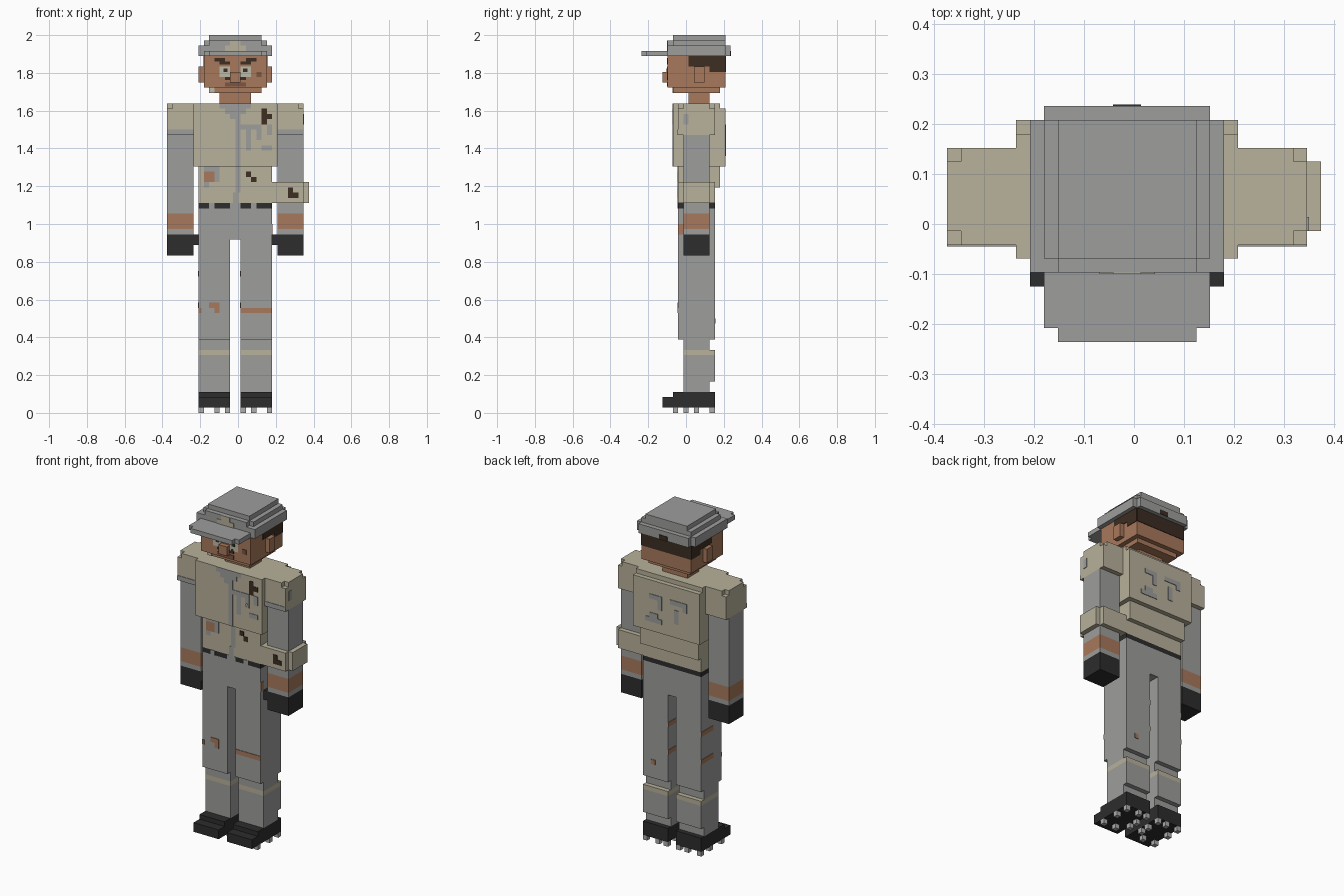
import bpy, bmesh
from mathutils import Vector

if "Cube" in bpy.data.objects:
    bpy.data.objects.remove(bpy.data.objects["Cube"])

U = 1 / 36            # one block
T = 0.12              # plate thickness in blocks (0.0033 units)


def colour(name, r, g, b):
    m = bpy.data.materials.new(name)
    m.diffuse_color = (r, g, b, 1)
    m.use_nodes = True
    m.node_tree.nodes["Principled BSDF"].inputs["Base Color"].default_value = m.diffuse_color
    return m


GREY = colour("grey cloth", .34, .34, .335)
BEIGE = colour("beige cloth", .48, .44, .325)
SKIN = colour("skin", .39, .19, .105)
BLACK = colour("black leather", .026, .026, .026)
BROWN = colour("dark brown", .045, .026, .016)
SPIKE = colour("pale metal", .42, .42, .42)
SHADE = colour("dark skin", .2, .09, .05)
PALE = colour("eye pale", .5, .5, .4)


def blocks(name, mat, boxes):
    """One object from boxes (x0, x1, y0, y1, z0, z1) in block units."""
    bm = bmesh.new()
    for x0, x1, y0, y1, z0, z1 in boxes:
        vs = bmesh.ops.create_cube(bm, size=1)["verts"]
        for v in vs:
            v.co = Vector((((x0 if v.co.x < 0 else x1) - 13.5) * U,
                           ((y0 if v.co.y < 0 else y1) - 8.5) * U,
                           (z0 if v.co.z < 0 else z1) * U))
    me = bpy.data.meshes.new(name)
    bm.to_mesh(me)
    bm.free()
    me.materials.append(mat)
    ob = bpy.data.objects.new(name, me)
    bpy.context.collection.objects.link(ob)
    return ob


def plates(name, mat, side, plane, rects):
    """Thin plates (a0, a1, z0, z1) on a face looking along side."""
    lo, hi = (plane - T, plane) if side[0] == "-" else (plane, plane + T)
    if side[1] == "y":
        blocks(name, mat, [(a, b, lo, hi, c, d) for a, b, c, d in rects])
    else:
        blocks(name, mat, [(lo, hi, a, b, c, d) for a, b, c, d in rects])


def flip(b):
    """Mirror a box about the body centre line."""
    return (26 - b[1], 26 - b[0]) + tuple(b[2:])


# Legs and shoes
for s, f in (("left", lambda b: b), ("right", flip)):
    def part(name, mat, boxes):
        blocks(s + "_" + name, mat, [f(b) for b in boxes])
    part("trouser_leg", GREY, [(6, 12, 7, 14, 14, 33), (6, 12, 8, 13, 4, 11),
                               (6, 12, 8, 13, 12, 14), (6, 12, 13, 14, 6, 11)])
    part("leg_stripe", BEIGE, [(6, 12, 8, 14, 11, 12)])
    part("shoe", BLACK, [(6, 12, 6, 14, 1, 4), (6, 12, 4, 6, 1, 3)])
    part("shoe_studs", SPIKE, [(x, x + 1, y, y + 1, 0, 1) for x, y in
                               ((6, 6), (9, 6), (11, 8), (6, 10), (11, 10), (6, 13), (9, 13), (11, 13))])
    # Arms
    part("sleeve", BEIGE, [(0, 5, 7, 14, 53, 58), (1, 5, 7, 14, 58, 59), (0, 1, 8, 13, 58, 59)])
    part("sleeve_hem", GREY, [(0, 5, 7 - T, 7, 53, 54)])
    part("arm", GREY, [(0, 5, 8, 13, 38, 53), (0, 5, 8, 13, 34, 35)])
    part("forearm_skin", SKIN, [(0, 5, 8, 13, 35, 38)])
    part("glove", BLACK, [(0, 5, 8, 13, 30, 34), (5, 6, 8, 11, 32, 34)])

# Hips, belt, shirt
blocks("hips", GREY, [(6, 20, 7, 14, 33, 39)])
blocks("belt", BLACK, [(6, 20, 7, 14, 39, 40)])
plates("belt_loops", GREY, "-y", 7, [(8, 9, 39, 40), (12, 14, 39, 40), (16, 17, 39, 40)])
blocks("shirt", BEIGE, [(5, 21, 6, 16, 47, 58), (5, 21, 6, 15, 58, 59),
                        (6, 20, 7, 14, 40, 47), (6, 20, 14, 15, 43, 47)])
plates("collar", GREY, "-y", 6, [(10, 16, 58, 59), (11, 15, 57, 58), (12, 14, 56, 57)])
plates("shirt_placket_upper", GREY, "-y", 6, [(13, 14, 47, 56)])
plates("shirt_placket_lower", GREY, "-y", 7, [(13, 14, 42, 47), (12.5, 13.5, 40, 42)])
plates("chest_patches", GREY, "-y", 6, [(14, 15, 54, 55), (15, 18, 54, 55), (15, 16, 50, 54),
                                        (17, 18, 52, 54), (18, 20, 50, 51), (19, 20, 53, 55)])
plates("chest_holes", BROWN, "-y", 6, [(18, 19, 55, 58), (19, 20, 56, 57), (17, 18, 52, 53)])
plates("belly_holes", BROWN, "-y", 7, [(15, 16, 45, 46), (16, 17, 44, 45)])
plates("belly_worn_cloth", GREY, "-y", 7, [(7, 9, 46, 47), (9, 10, 44, 47), (7, 8, 43, 44)])
plates("belly_tear", SKIN, "-y", 7, [(7, 9, 44, 46)])
plates("back_patches", GREY, "+y", 16, [(14, 17, 54, 55), (14, 15, 52, 54), (15, 17, 50, 51),
                                        (14, 18, 49, 50), (8, 12, 54, 55), (8, 9, 53, 54), (10, 11, 50, 53)])
plates("sleeve_patch", GREY, "+x", 26, [(8, 9, 55, 57)])

# Arm band
blocks("arm_band", BEIGE, [(20, 26, 7, 14, 40, 44), (26, 27, 8, 13, 40, 44)])
plates("arm_band_hole", BROWN, "-y", 7, [(23, 24, 41, 43), (24, 25, 41, 42)])

# Torn trousers
plates("knee_tears", SKIN, "-y", 7, [(8, 10, 20, 21), (9, 10, 19, 20), (14, 20, 19, 20), (6, 6.5, 19, 20)])
for n, x in (("left", 6), ("right", 14)):
    plates(n + "_leg_side_tears", SKIN, "-x", x, [(10, 14, 26, 27), (10, 14, 20, 21)])
plates("leg_back_tear", SKIN, "+y", 14, [(17, 18, 17, 18)])
plates("hip_tear", SKIN, "+x", 20, [(7, 8, 34, 36)])

# Head
blocks("neck", SKIN, [(10, 16, 9, 13, 59, 61)])
blocks("head", SKIN, [(7, 19, 5, 16, 62, 68), (8, 18, 6, 15, 61, 62)])
blocks("ears", SKIN, [(6, 7, 10, 12, 63, 66), (19, 20, 10, 12, 63, 66)])
blocks("nose", SKIN, [(12, 14, 4, 5, 63, 65)])
plates("hair_back", BROWN, "+y", 16, [(7, 19, 65, 68)])
for n, x, d in (("left", 7, "-x"), ("right", 19, "+x")):
    plates(n + "_hair_side", BROWN, d, x, [(9, 13, 66, 68), (13, 16, 65, 68)])
plates("eyebrows", BROWN, "-y", 5, [(9, 11, 67, 67.6), (10, 12, 66.4, 67),
                                    (15, 17, 67, 67.6), (14, 16, 66.4, 67)])
plates("eye_whites", PALE, "-y", 5, [(10, 12, 64, 66), (14, 16, 64, 66)])
plates("pupils", BROWN, "-y", 5 - T, [(10.7, 11.5, 65, 65.6), (14.5, 15.3, 65, 65.6)])
plates("moustache", BROWN, "-y", 5, [(11, 12, 63.4, 64.4), (14, 15, 63.4, 64.4)])
plates("mouth", SHADE, "-y", 5, [(11, 15, 62.2, 63)])
plates("cheek_mark", SHADE, "-y", 5, [(17, 18, 64, 65)])
plates("chin_mark", PALE, "-y", 6, [(8, 9, 61, 62)])

# Cap
blocks("cap", GREY, [(6, 20, 5, 16, 68, 70), (7, 19, 16, 17, 68, 70), (7, 19, 4, 5, 68, 69),
                     (7, 19, 6, 16, 70, 71), (8, 18, 5, 6, 70, 71), (8, 18, 6, 16, 71, 72)])
blocks("cap_brim", GREY, [(7, 19, 1, 4, 68, 69), (8, 18, 0, 1, 68, 69)])
plates("cap_badge", BEIGE, "-y", 5, [(11, 15, 69, 70), (12, 14, 70, 71)])
plates("cap_back_gap", BROWN, "+y", 17, [(12, 14, 68, 69)])
